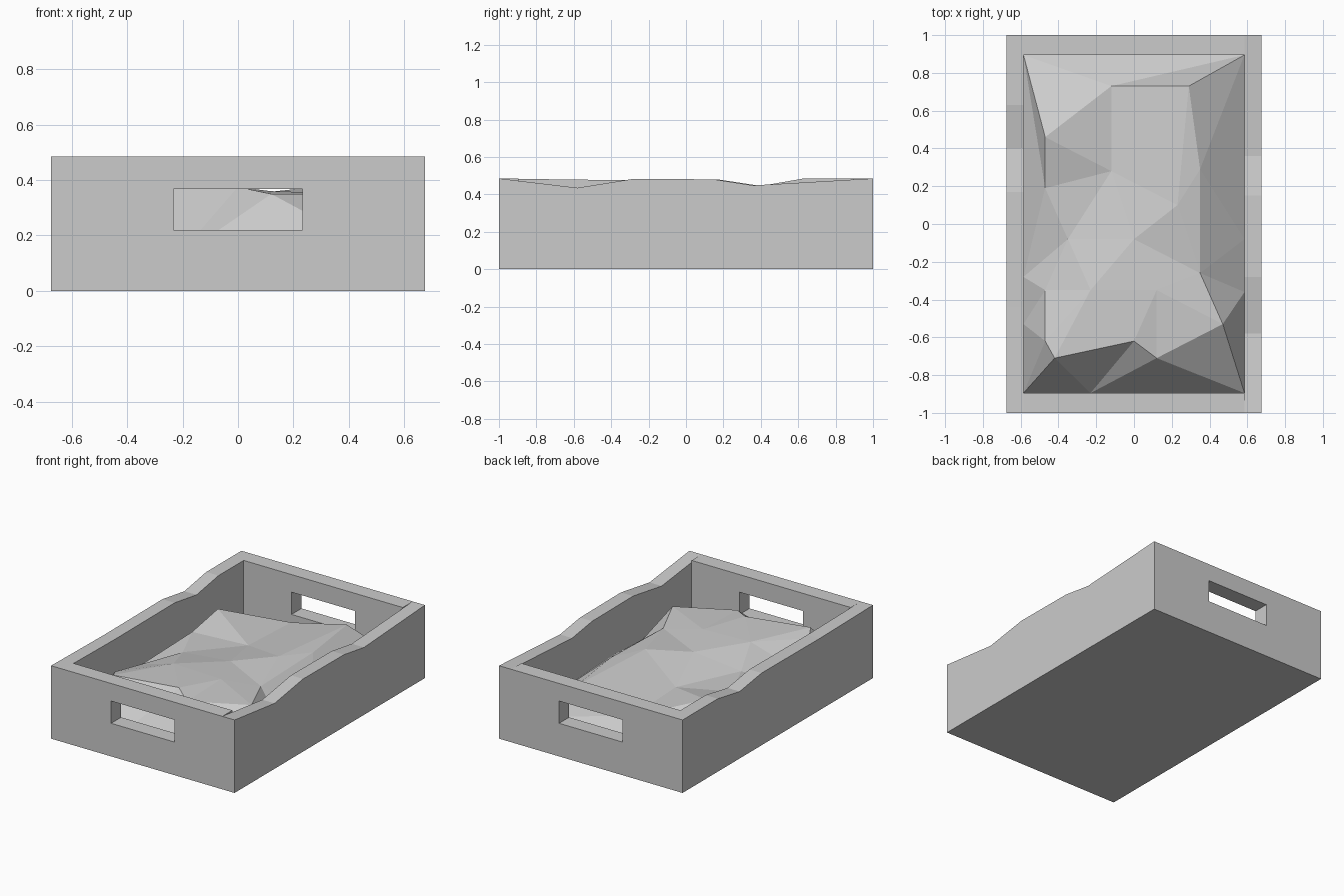
import bpy
from mathutils import Vector
from mathutils.geometry import delaunay_2d_cdt

if "Cube" in bpy.data.objects:
    bpy.data.objects.remove(bpy.data.objects["Cube"])

OX, OY, H = 0.675, 1.0, 0.485      # outer half sizes and height
IX, IY = 0.585, 0.895              # inner half sizes


def add_mesh(name, verts, faces):
    me = bpy.data.meshes.new(name)
    me.from_pydata(verts, [], faces)
    me.update()
    ob = bpy.data.objects.new(name, me)
    bpy.context.collection.objects.link(ob)
    return ob


def side_wall(name, sign, top):
    outline = [(-OY, 0)] + top + [(OY, 0)]
    n = len(outline)
    verts = [(sign * x, y, z) for x in (IX, OX) for y, z in outline]
    faces = [tuple(range(n)), tuple(range(2 * n - 1, n - 1, -1))]
    faces += [(i, n + i, n + (i + 1) % n, (i + 1) % n) for i in range(n)]
    if sign > 0:
        faces = [f[::-1] for f in faces]
    return add_mesh(name, verts, faces)


def end_wall(name, sign):
    rings = [[(-IX, 0), (IX, 0), (IX, H), (-IX, H)],
             [(-0.233, 0.22), (0.233, 0.22), (0.233, 0.368), (-0.233, 0.368)]]
    verts = [(x, sign * y, z) for y in (OY, IY) for r in rings for x, z in r]
    faces = []
    for i in range(4):
        j = (i + 1) % 4
        faces += [(i, j, 4 + j, 4 + i), (8 + j, 8 + i, 12 + i, 12 + j),
                  (j, i, 8 + i, 8 + j), (4 + i, 4 + j, 12 + j, 12 + i)]
    if sign > 0:
        faces = [f[::-1] for f in faces]
    return add_mesh(name, verts, faces)


# Crate walls: worn rims on the long sides, handle slots in the ends
side_wall("right_wall", 1, [(-1, H), (-.58, .435), (-.28, .483), (.15, .48),
                            (.36, .448), (.43, .452), (1, H)])
side_wall("left_wall", -1, [(-1, H), (-.75, .481), (-.44, .477), (.17, .48),
                            (.4, .445), (.63, H), (1, H)])
end_wall("front_wall", -1)
end_wall("back_wall", 1)

# Crate floor
bpy.ops.mesh.primitive_cube_add(size=1, location=(0, 0, 0.04))
floor = bpy.context.object
floor.name = "floor"
floor.scale = (2 * IX, 2 * IY, 0.08)

# Heaped filling: named points, triangulated along its crest lines
P = {
    "bl": (-IX, IY, .13), "br": (IX, IY, .13), "fl": (-IX, -IY, .10), "fr": (IX, -IY, .10),
    "r1": (IX, -.08, .17), "r2": (IX, -.36, .15), "l1": (-IX, -.28, .20), "l2": (-IX, -.53, .18),
    "f1": (-.23, -IY, .11), "a": (-.47, .46, .36), "b": (-.47, .19, .31), "c": (-.35, -.08, .31),
    "d": (-.12, .73, .26), "e": (.29, .73, .355), "f": (.35, .29, .355), "g": (.35, -.26, .34),
    "h": (.47, -.53, .35), "i": (.12, -.71, .35), "j": (0, -.62, .375), "k": (-.42, -.71, .38),
    "l": (-.47, -.62, .355), "m": (-.12, .28, .28), "n": (.23, .10, .37), "o": (0, -.08, .345),
    "p": (-.23, -.35, .37), "q": (.12, -.35, .36), "r": (-.47, -.35, .30),
}
crests = ("bl a b c", "d e f g h fr", "br e", "a m b", "m n e", "m d a", "n o c p o q p r",
          "g r1", "h r2", "h i j k l fl", "i fr", "i f1 j", "fl k", "l r", "q i", "q h",
          "bl br r1 r2 fr f1 fl l2 l1 bl")
names = list(P)
edges = []
for line in crests:
    ids = [names.index(s) for s in line.split()]
    edges += list(zip(ids, ids[1:]))
flat, _, tris, origin, _, _ = delaunay_2d_cdt([Vector(p[:2]) for p in P.values()],
                                              edges, [], 0, 1e-4)
verts = [(v.x, v.y, P[names[o[0]]][2] if o else 0.33) for v, o in zip(flat, origin)]
add_mesh("filling", verts, tris)
